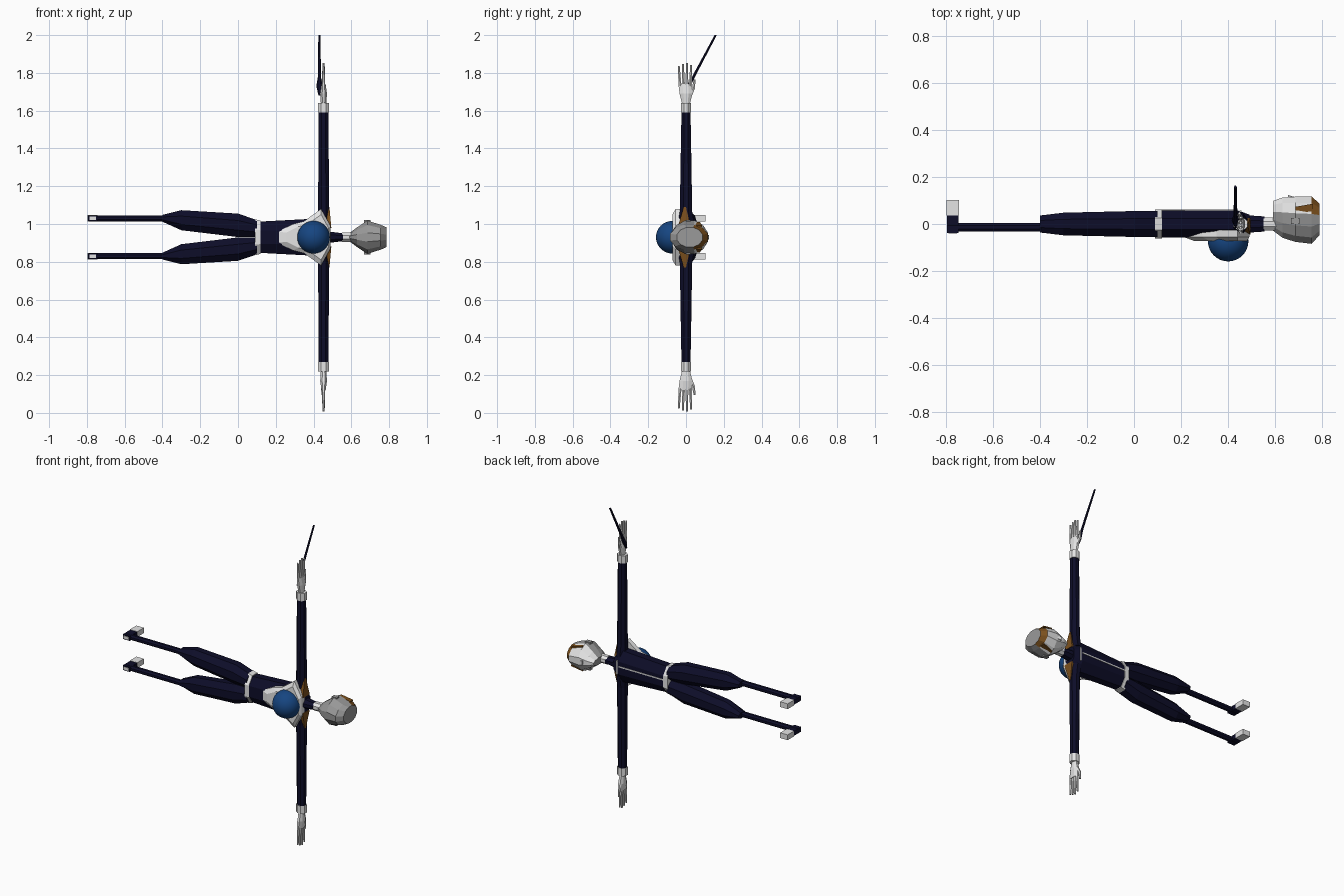
import bpy, bmesh, math
from mathutils import Matrix, Vector

cube = bpy.data.objects.get("Cube")
if cube:
    bpy.data.objects.remove(cube, do_unlink=True)

MIDDLE = .93      # height of the mirror plane of the body
SHOULDER = .453   # position of both arms along the body


def material(name, red, green, blue):
    mat = bpy.data.materials.new(name)
    mat.use_nodes = True
    colour = (red, green, blue, 1)
    mat.diffuse_color = colour
    mat.node_tree.nodes["Principled BSDF"].inputs["Base Color"].default_value = colour
    return mat


navy = material("navy cloth", .004, .004, .022)
white = material("white", .78, .78, .78)
grey = material("grey hair", .32, .32, .32)
brown = material("brown", .2, .08, .012)
royal_blue = material("royal blue", .008, .06, .22)


def finish(name, bm, materials, rule=None):
    bmesh.ops.recalc_face_normals(bm, faces=bm.faces[:])
    if rule:
        for face in bm.faces:
            face.material_index = rule(face.calc_center_median())
    mesh = bpy.data.meshes.new(name)
    bm.to_mesh(mesh)
    bm.free()
    for mat in materials:
        mesh.materials.append(mat)
    part = bpy.data.objects.new(name, mesh)
    bpy.context.collection.objects.link(part)
    return part


def skin(bm, loops):
    """Join a row of equal vertex loops and cap both ends."""
    for low, high in zip(loops, loops[1:]):
        for k in range(len(low)):
            bm.faces.new((low[k - 1], low[k], high[k], high[k - 1]))
    bm.faces.new(loops[0])
    bm.faces.new(loops[-1])


def ring(at, wide, deep, out=0, front=0):
    """Cross-section: half width and half depth, centre moved out or to the front."""
    return at, wide, deep, out, front


def loft(name, rings, *materials, upright=False, sides=8, mirror=1, rule=None):
    """Run along the body, or along the arms when upright."""
    bm = bmesh.new()
    loops = []
    for at, wide, deep, out, front in rings:
        loop = []
        for k in range(sides):
            angle = math.tau * (k + .5) / sides
            reach = math.cos(math.pi / sides)
            across = out + wide * math.sin(angle) / reach
            y = front + deep * math.cos(angle) / reach
            if upright:
                place = (SHOULDER + across, y, MIDDLE + mirror * at)
            else:
                place = (at, y, MIDDLE + mirror * across)
            loop.append(bm.verts.new(place))
        loops.append(loop)
    skin(bm, loops)
    return finish(name, bm, materials, rule)


def box(name, centre, size, mat, mirror):
    bm = bmesh.new()
    spot = Vector((centre[0], centre[1], MIDDLE + mirror * centre[2]))
    bmesh.ops.create_cube(bm, size=1, matrix=Matrix.Translation(spot) @ Matrix.Diagonal((*size, 1)))
    return finish(name, bm, [mat])


# Torso, belt, collar and neck
waist, chest, collar = .12, .44, .49
loft("torso", [ring(waist, wide=.083, deep=.058), ring(chest, wide=.1, deep=.058),
               ring(collar, wide=.06, deep=.04)], navy)
loft("belt", [ring(waist - .03, wide=.095, deep=.061), ring(waist, wide=.088, deep=.061)], white)
loft("collar", [ring(collar - .01, wide=.03, deep=.037), ring(.555, wide=.021, deep=.032)], navy)
loft("neck", [ring(at, wide=.025, deep=.028) for at in (.55, .62)], white)
loft("front_seam", [ring(at, wide=.004, deep=.002, out=.01, front=.059) for at in (waist, chest)],
     white, sides=4)
loft("neckline", [ring(at, wide=.004, deep=.003, front=.055) for at in (-.045, .045)],
     white, upright=True, sides=4)


# Head: grey hair behind, pale face in front, brown fringe on the brow
def head_colour(centre):
    if centre.y < .045:
        return 0
    return 2 if centre.x > .74 else 1


chin, cheek, crown = .59, .685, .787
loft("head", [ring(chin, wide=.022, deep=.063, front=.035),
              ring(.63, wide=.052, deep=.085, front=.027),
              ring(cheek, wide=.088, deep=.096, front=.02),
              ring(.755, wide=.066, deep=.1, front=.016),
              ring(crown, wide=.052, deep=.068, front=.02)],
     grey, white, brown, sides=12, rule=head_colour)
loft("nose", [ring(.655, wide=.012, deep=.008, front=.115),
              ring(cheek, wide=.006, deep=.006, front=.108)], white, sides=4)

# Back plate: pointed tail, wide shoulder tips, bevelled rear
tail, shoulder_tip, top = (.21, .03), (.44, .15), (.49, .06)
half_outline = [tail, (.29, .07), (.35, .085), shoulder_tip, top]
outline = half_outline + [(x, -z) for x, z in reversed(half_outline)]
bm = bmesh.new()
loops = []
for y, scale in ((-.025, 1), (-.055, 1), (-.072, .8)):
    loops.append([bm.verts.new((chest + (x - chest) * scale, y, MIDDLE + z * scale))
                  for x, z in outline])
skin(bm, loops)
finish("back_plate", bm, [white])

# Rounded dome on the plate, cut flat where it meets the back
bm = bmesh.new()
bmesh.ops.create_uvsphere(bm, u_segments=32, v_segments=20, radius=.086)
bmesh.ops.bisect_plane(bm, geom=bm.verts[:] + bm.edges[:] + bm.faces[:],
                       plane_co=(0, .015, 0), plane_no=(0, 1, 0), clear_outer=True)
bmesh.ops.holes_fill(bm, edges=[edge for edge in bm.edges if edge.is_boundary])
bmesh.ops.translate(bm, verts=bm.verts[:], vec=(.4, -.073, MIDDLE))
dome = finish("back_dome", bm, [royal_blue])
bpy.context.view_layer.objects.active = dome
dome.select_set(True)
bpy.ops.object.shade_smooth_by_angle(angle=math.radians(40))
dome.select_set(False)

# Paired parts, mirrored about the middle of the body
sole, ankle_out, wrist, knuckles = -.79, .1, .66, .81
for tag, mirror in (("left", 1), ("right", -1)):
    # Leg with a thin shin and a full thigh, then the foot
    loft(tag + "_shin", [ring(at, wide=.016, deep=.018, out=ankle_out, front=-.013)
                         for at in (sole, -.38)], navy, mirror=mirror)
    loft(tag + "_thigh", [ring(-.4, wide=.018, deep=.036, out=ankle_out),
                          ring(-.3, wide=.053, deep=.048, out=.09),
                          ring(0, wide=.062, deep=.055, out=.063),
                          ring(.1, wide=.045, deep=.056, out=.046)], navy, mirror=mirror)
    box(tag + "_heel", (-.77, 0, ankle_out), (.05, .075, .03), navy, mirror)
    box(tag + "_toe", (-.77, .07, ankle_out), (.053, .066, .034), white, mirror)
    box(tag + "_heel_patch", (-.77, -.038, ankle_out), (.035, .006, .018), white, mirror)

    # Ear and the hair strand on the temple
    box(tag + "_ear", (cheek, .012, .08), (.035, .025, .022), grey, mirror)
    loft(tag + "_temple_hair", [ring(cheek, wide=.004, deep=.013, out=.077, front=.06),
                                ring(.76, wide=.004, deep=.016, out=.058, front=.07)],
         brown, sides=4, mirror=mirror)

    # Sleeve, shoulder pad and cuff
    limb = dict(upright=True, mirror=mirror)
    loft(tag + "_arm", [ring(.06, wide=.03, deep=.045), ring(.14, wide=.029, deep=.032),
                        ring(.32, wide=.028, deep=.03), ring(wrist, wide=.026, deep=.024)],
         navy, **limb)
    loft(tag + "_shoulder_pad", [ring(.05, wide=.016, deep=.035, out=.025, front=-.01),
                                 ring(.16, wide=.006, deep=.006, out=.025, front=-.006)],
         brown, sides=4, **limb)
    loft(tag + "_cuff", [ring(at, wide=.03, deep=.027) for at in (wrist, wrist + .05)],
         white, **limb)

    # Hand: palm, four spread fingers and a thumb
    loft(tag + "_palm", [ring(.7, wide=.014, deep=.019), ring(.76, wide=.018, deep=.034),
                         ring(knuckles, wide=.011, deep=.036, front=-.004)], white, **limb)
    for finger in range(4):
        spread = (finger - 1.5) * .02 - .005
        tip = .925 - abs(spread) / 2
        loft(f"{tag}_finger_{finger + 1}",
             [ring(knuckles - .01, wide=.008, deep=.008, front=spread * .9),
              ring(tip, wide=.005, deep=.005, front=spread * 1.1)], white, sides=6, **limb)
    loft(tag + "_thumb", [ring(.745, wide=.009, deep=.01, front=.02),
                          ring(.79, wide=.008, deep=.008, out=-.005, front=.04),
                          ring(.835, wide=.005, deep=.005, out=-.005, front=.045)],
         white, sides=6, **limb)

# Slanted wand held in the raised hand, swelling at its grip
loft("wand", [ring(.75, wide=.006, deep=.006, out=-.02, front=-.01),
              ring(.8, wide=.014, deep=.01, out=-.022, front=.014),
              ring(.85, wide=.007, deep=.008, out=-.022, front=.04),
              ring(1.07, wide=.005, deep=.006, out=-.022, front=.157)],
     navy, upright=True, sides=6)
